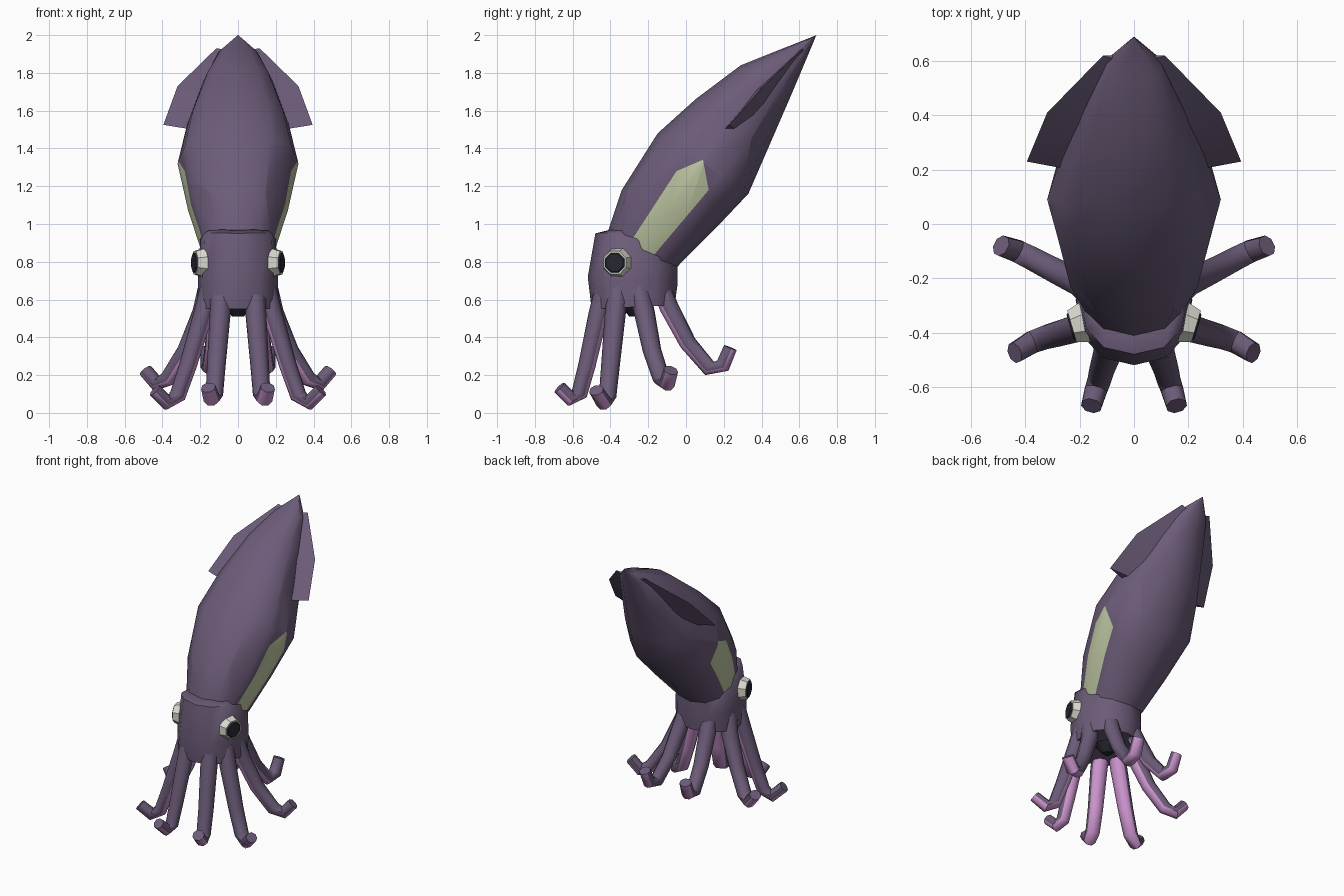
import bpy, bmesh, math
from mathutils import Vector, Matrix

if "Cube" in bpy.data.objects:
    bpy.data.objects.remove(bpy.data.objects["Cube"])


def material(name, rgb):
    m = bpy.data.materials.new(name)
    m.diffuse_color = (*rgb, 1)
    m.use_nodes = True
    m.node_tree.nodes["Principled BSDF"].inputs["Base Color"].default_value = m.diffuse_color
    return m


PURPLE = material("dusky purple", (0.15, 0.107, 0.19))
PINK = material("sucker pink", (0.60, 0.30, 0.62))
PALE = material("pale green", (0.52, 0.57, 0.36))
WHITE = material("eye white", (0.70, 0.70, 0.62))
DARK = material("dark pupil", (0.02, 0.02, 0.03))


def finish(bm, name, mats, angle=50):
    bmesh.ops.recalc_face_normals(bm, faces=bm.faces[:])
    me = bpy.data.meshes.new(name)
    bm.to_mesh(me)
    bm.free()
    for m in mats:
        me.materials.append(m)
    ob = bpy.data.objects.new(name, me)
    bpy.context.collection.objects.link(ob)
    bpy.ops.object.select_all(action='DESELECT')
    ob.select_set(True)
    bpy.context.view_layer.objects.active = ob
    bpy.ops.object.shade_smooth_by_angle(angle=math.radians(angle))
    return ob


def skin(bm, rings, cap_start=True, cap_end=True):
    """Join rings of points; returns faces as (face, segment index)."""
    loops = [[bm.verts.new(p) for p in r] for r in rings]
    n, made = len(loops[0]), []
    for a, b in zip(loops, loops[1:]):
        for i in range(n):
            j = (i + 1) % n
            made.append((bm.faces.new((a[i], a[j], b[j], b[i])), i))
    if cap_start:
        bm.faces.new(loops[0])
    if cap_end:
        bm.faces.new(loops[-1])
    return made


def body_ring(front, back, width, lift=0.0, n=12, power=0.85):
    """Rounded ring between a front and a back (y, z) point."""
    pts = []
    for k in range(n):
        a = math.tau * k / n
        c, s = math.cos(a), math.sin(a)
        c = math.copysign(abs(c) ** power, c)
        x = math.copysign(abs(s) ** power, s) * width
        t = (1 - c) / 2
        pts.append((x, front[0] + (back[0] - front[0]) * t,
                    front[1] + (back[1] - front[1]) * t + lift * s * s))
    return pts


# Mantle: leaning body with a pointed tip
bm = bmesh.new()
skin(bm, [body_ring(*r) for r in [
    ((-0.43, 0.88), (-0.08, 0.74), 0.17),
    ((-0.41, 0.97), (-0.04, 0.78), 0.20),
    ((-0.34, 1.18), (0.15, 0.97), 0.265),
    ((-0.15, 1.48), (0.33, 1.16), 0.32),
    ((0.05, 1.66), (0.43, 1.39), 0.27),
    ((0.29, 1.84), (0.56, 1.69), 0.18),
    ((0.52, 1.932), (0.64, 1.88), 0.105),
    ((0.688, 1.999), (0.69, 2.0), 0.002)]])

# Pale side patches, cut into the mantle by the edges of a convex outline
patch = [(-0.31, 0.88), (-0.05, 1.28), (0.09, 1.34), (0.12, 1.18), (-0.20, 0.80)]
sides = []
for (y0, z0), (y1, z1) in zip(patch, patch[1:] + patch[:1]):
    sides.append((Vector((0, y0, z0)), Vector((0, z0 - z1, y1 - y0)).normalized()))
for co, no in sides:
    faces = [f for f in bm.faces if abs(f.calc_center_median().x) > 0.1
             and f.calc_center_median().z < 1.6]
    geom = {e for f in faces for e in (*f.verts, *f.edges)}
    bmesh.ops.bisect_plane(bm, geom=faces + list(geom), plane_co=co, plane_no=no)
for f in bm.faces:
    c = f.calc_center_median()
    if abs(c.x) > 0.1 and all((c - co).dot(no) < 0 for co, no in sides):
        f.material_index = 1
finish(bm, "mantle", [PURPLE, PALE])

# Head with a raised collar around the mantle
bm = bmesh.new()
skin(bm, [body_ring(*r) for r in [
    ((-0.46, 0.56), (-0.10, 0.58), 0.17),
    ((-0.50, 0.55), (-0.06, 0.57), 0.215),
    ((-0.52, 0.72), (-0.045, 0.68), 0.212),
    ((-0.48, 0.95), (-0.045, 0.79), 0.20, 0.05),
    ((-0.40, 0.97), (-0.07, 0.80), 0.17, 0.05)]])
finish(bm, "head", [PURPLE])

# Mouth under the head
bm = bmesh.new()
bmesh.ops.create_cone(bm, cap_ends=True, segments=8, radius1=0.03, radius2=0.08,
                      depth=0.06, matrix=Matrix.Translation((0, -0.27, 0.54)))
finish(bm, "mouth", [DARK])

# Arms: centre lines for one side, front to back
ARMS = {
    "front_arm": [(0.09, -0.43, 0.66), (0.095, -0.465, 0.52), (0.115, -0.525, 0.25),
                  (0.125, -0.565, 0.10), (0.14, -0.61, 0.075), (0.157, -0.67, 0.135)],
    "front_side_arm": [(0.15, -0.36, 0.66), (0.185, -0.375, 0.52), (0.265, -0.40, 0.25),
                       (0.32, -0.415, 0.09), (0.375, -0.435, 0.055), (0.44, -0.475, 0.12)],
    "back_side_arm": [(0.16, -0.25, 0.66), (0.19, -0.22, 0.53), (0.275, -0.18, 0.33),
                      (0.37, -0.13, 0.18), (0.43, -0.10, 0.155), (0.49, -0.08, 0.225)],
    "back_arm": [(0.09, -0.13, 0.66), (0.105, -0.09, 0.56), (0.125, 0.01, 0.37),
                 (0.145, 0.125, 0.235), (0.155, 0.195, 0.25), (0.16, 0.235, 0.345)],
}
RADII = [0.056, 0.056, 0.05, 0.047, 0.045, 0.04]


def arm(name, path, mirror):
    path = [Vector((p[0] * mirror, p[1], p[2])) for p in path]
    out = path[-1] - path[0]
    side = Vector((-out.y, out.x, 0)).normalized()
    rings = []
    for i, (p, r) in enumerate(zip(path, RADII)):
        t = (path[min(i + 1, 5)] - path[max(i - 1, 0)]).normalized()
        inner = side.cross(t).normalized()
        rings.append([p + side * r * math.cos(a) + inner * r * 0.92 * math.sin(a)
                      for a in (math.tau * (k + 0.5) / 8 for k in range(8))])
    bm = bmesh.new()
    made = skin(bm, rings)
    # the inner side of the arm carries the pink suckers
    under = side.cross((path[2] - path[1]).normalized())
    inward = under.dot(Vector((out.x, out.y, 0))) < 0
    for f, i in made:
        if i in ((0, 1, 2) if inward else (4, 5, 6)):
            f.material_index = 1
    finish(bm, name, [PURPLE, PINK])


# Fins: wedges with a sharp outer edge and a thick root inside the mantle
EDGE = [(0.115, 0.62, 1.93), (0.32, 0.41, 1.73), (0.395, 0.23, 1.525)]
UPPER = [(0.04, 0.60, 1.92), (0.15, 0.36, 1.70), (0.18, 0.19, 1.49)]
LOWER = [(0.04, 0.62, 1.90), (0.15, 0.41, 1.60), (0.18, 0.27, 1.49)]


def fin(name, mirror):
    bm = bmesh.new()
    skin(bm, [[(p[0] * mirror, p[1], p[2]) for p in tri] for tri in zip(EDGE, UPPER, LOWER)])
    finish(bm, name, [PURPLE], 35)


def eye(label, mirror):
    normal = Vector((0.96 * mirror, -0.28, 0))
    turn = normal.to_track_quat('Z', 'Y').to_matrix().to_4x4()
    centre = Vector((0.205 * mirror, -0.37, 0.795))
    for name, r1, r2, depth, push, mat in (("eyeball", 0.082, 0.066, 0.05, 0.0, WHITE),
                                           ("pupil", 0.058, 0.050, 0.008, 0.028, DARK)):
        bm = bmesh.new()
        bmesh.ops.create_cone(bm, cap_ends=True, segments=8, radius1=r1, radius2=r2,
                              depth=depth, matrix=Matrix.Translation(centre + normal * push)
                              @ turn @ Matrix.Rotation(math.pi / 8, 4, 'Z'))
        finish(bm, label + "_" + name, [mat], 30)


for label, mirror in (("right", 1), ("left", -1)):
    for name, path in ARMS.items():
        arm(label + "_" + name, path, mirror)
    fin(label + "_fin", mirror)
    eye(label, mirror)
